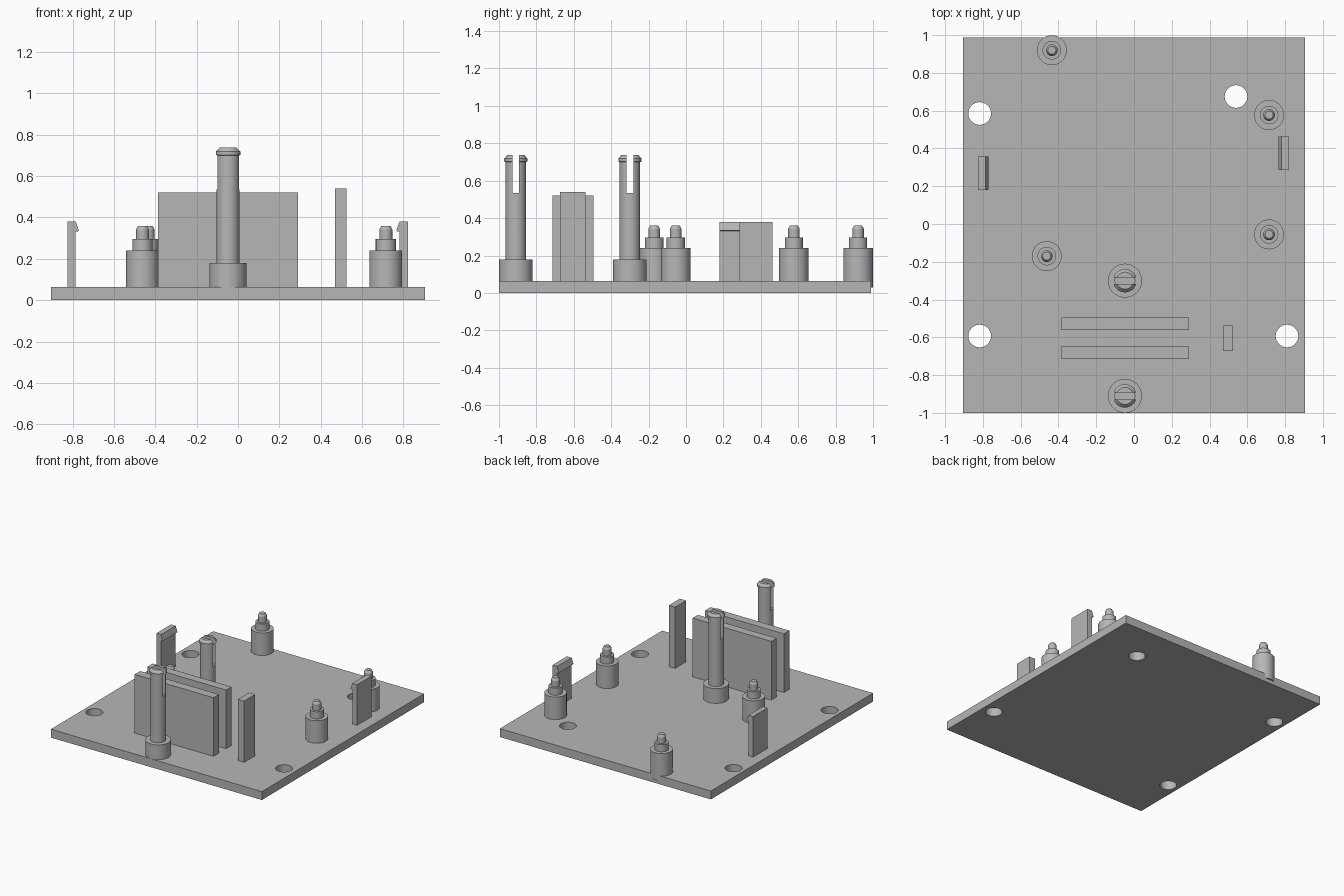
import bpy
import bmesh
from math import cos, sin, tau, radians

cube = bpy.data.objects.get("Cube")
if cube:
    bpy.data.objects.remove(cube, do_unlink=True)

GREY = (0.47, 0.47, 0.47, 1)
plastic = bpy.data.materials.new("grey plastic")
plastic.use_nodes = True
plastic.diffuse_color = GREY
plastic.node_tree.nodes["Principled BSDF"].inputs["Base Color"].default_value = GREY

BOARD_TOP = 0.065
SINK = 0.03  # depth parts are rooted into the board


def finish(name, bm):
    bmesh.ops.recalc_face_normals(bm, faces=bm.faces)
    mesh = bpy.data.meshes.new(name)
    bm.to_mesh(mesh)
    bm.free()
    mesh.materials.append(plastic)
    obj = bpy.data.objects.new(name, mesh)
    bpy.context.collection.objects.link(obj)
    return obj


def activate(obj):
    bpy.ops.object.select_all(action="DESELECT")
    obj.select_set(True)
    bpy.context.view_layer.objects.active = obj


def smooth(obj):
    activate(obj)
    bpy.ops.object.shade_smooth_by_angle(angle=radians(30))


def box(name, x0, x1, y0, y1, z0, z1):
    bm = bmesh.new()
    bmesh.ops.create_cube(bm, size=1)
    for v in bm.verts:
        v.co.x = x1 if v.co.x > 0 else x0
        v.co.y = y1 if v.co.y > 0 else y0
        v.co.z = z1 if v.co.z > 0 else z0
    return finish(name, bm)


def turned(name, x, y, profile, sides=40):
    """Stack of rings from (radius, height) pairs, capped at both ends."""
    bm = bmesh.new()
    rings = [[bm.verts.new((x + r * cos(tau * i / sides), y + r * sin(tau * i / sides), z))
              for i in range(sides)] for r, z in profile]
    for low, high in zip(rings, rings[1:]):
        for i in range(sides):
            j = (i + 1) % sides
            bm.faces.new((low[i], low[j], high[j], high[i]))
    bm.faces.new(rings[0])
    bm.faces.new(rings[-1])
    return finish(name, bm)


def cut(obj, cutter):
    cutter.hide_render = True
    activate(obj)
    mod = obj.modifiers.new("cut", "BOOLEAN")
    mod.operation = "DIFFERENCE"
    mod.solver = "EXACT"
    mod.object = cutter
    bpy.ops.object.modifier_apply(modifier=mod.name)
    bpy.data.objects.remove(cutter, do_unlink=True)


def clip(name, back_x, direction, y0, y1):
    """Upright tab with a sloped hook facing the middle of the board."""
    outline = [(0, SINK), (0.04, SINK), (0.04, 0.33), (0.056, 0.335), (0.04, 0.38), (0, 0.38)]
    bm = bmesh.new()
    face = bm.faces.new([bm.verts.new((back_x + direction * d, y0, z)) for d, z in outline])
    side = bmesh.ops.extrude_face_region(bm, geom=[face])
    moved = [g for g in side["geom"] if isinstance(g, bmesh.types.BMVert)]
    bmesh.ops.translate(bm, verts=moved, vec=(0, y1 - y0, 0))
    return finish(name, bm)


# Base board with four mounting holes
board = box("base_board", -0.905, 0.905, -1, 0.988, 0, BOARD_TOP)
for x, y in [(-0.817, 0.585), (0.54, 0.675), (-0.817, -0.593), (0.81, -0.593)]:
    cut(board, turned("hole_cutter", x, y, [(0.06, -0.1), (0.06, 0.2)]))
smooth(board)

# Stepped standoffs with locating pins
standoff = [(0.079, SINK), (0.079, 0.24), (0.049, 0.24), (0.049, 0.295),
            (0.031, 0.295), (0.031, 0.343), (0.021, 0.36)]
for i, (x, y) in enumerate([(-0.435, 0.92), (0.715, 0.577), (0.715, -0.055), (-0.462, -0.17)]):
    smooth(turned(f"standoff_{i + 1}", x, y, standoff))

# Tall split snap posts
post = [(0.09, SINK), (0.09, 0.18), (0.055, 0.18), (0.055, 0.7),
        (0.062, 0.703), (0.062, 0.718), (0.045, 0.738)]
for name, y in [("front_snap_post", -0.91), ("rear_snap_post", -0.3)]:
    x = -0.048
    obj = turned(name, x, y, post)
    cut(obj, box("slot_cutter", x - 0.2, x + 0.2, y - 0.018, y + 0.018, 0.535, 1))
    smooth(obj)

# Pair of upright plates and a side stop
box("front_plate", -0.386, 0.29, -0.715, -0.648, SINK, 0.52)
box("rear_plate", -0.386, 0.29, -0.56, -0.495, SINK, 0.52)
box("side_stop", 0.47, 0.524, -0.673, -0.538, SINK, 0.54)

# Hooked clips near both edges
clip("right_clip", -0.825, 1, 0.18, 0.357)
clip("left_clip", 0.821, -1, 0.286, 0.463)
